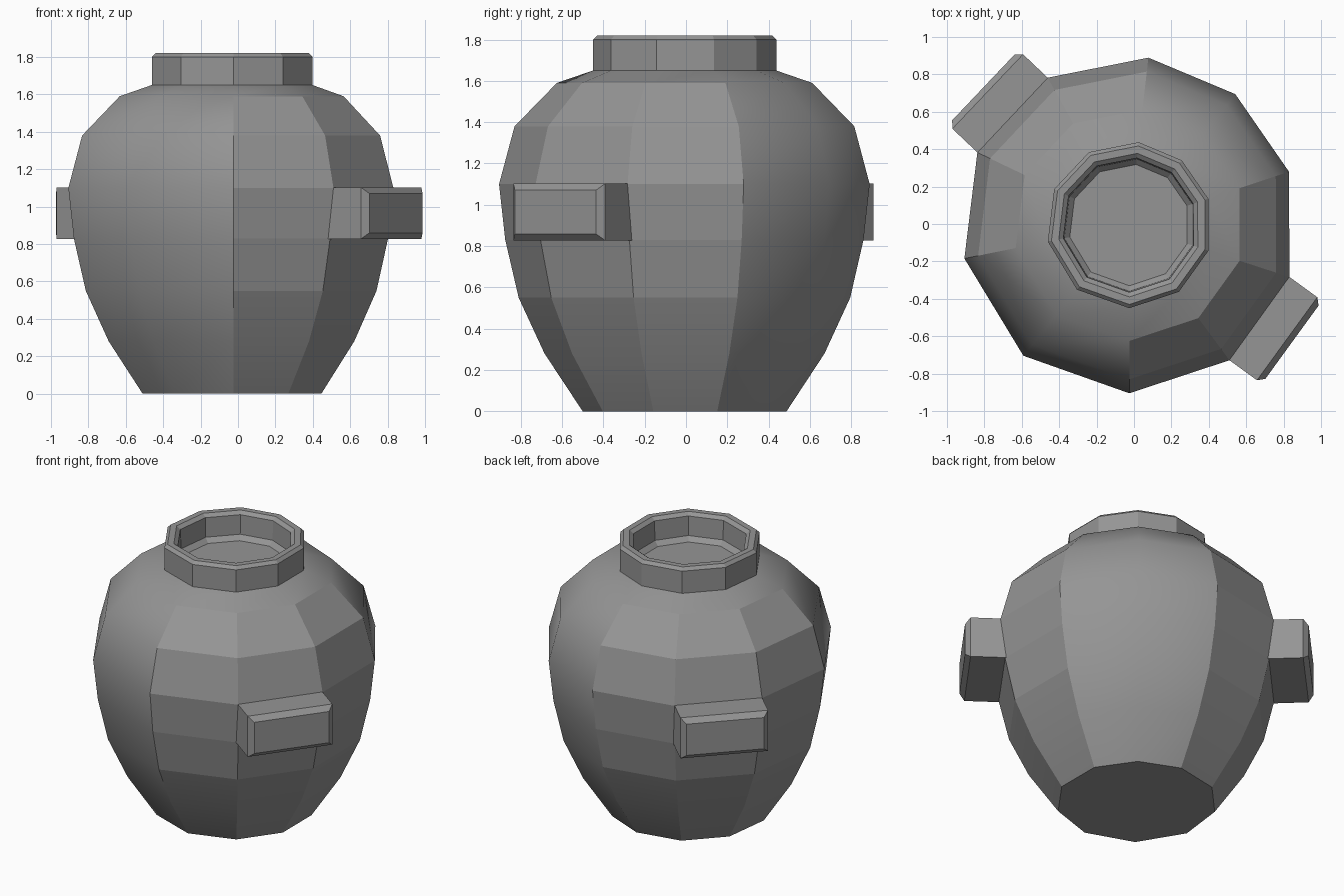
import bpy
import bmesh
from math import cos, sin, radians
from mathutils import Vector, Matrix

cube = bpy.data.objects.get("Cube")
if cube:
    bpy.data.objects.remove(cube, do_unlink=True)

clay = bpy.data.materials.new("grey_clay")
clay.use_nodes = True
clay.diffuse_color = (0.3, 0.3, 0.3, 1)
clay.node_tree.nodes["Principled BSDF"].inputs["Base Color"].default_value = (0.3, 0.3, 0.3, 1)

# Slightly uneven ten-sided cross-section shared by body and rim
CENTRE = Vector((-0.025, -0.005, 0))
ANGLES = [18.4, 51, 83.5, 119, 154.5, 191.5, 231, 270, 306.5, 342]
SIDES = len(ANGLES)
FLAT_COLUMNS = {2, 3, 4, 7, 8, 9}


def ring_point(radius, z, i):
    a = radians(ANGLES[i % SIDES])
    return CENTRE + Vector((radius * cos(a), radius * sin(a), z))


def finish(name, bm):
    mesh = bpy.data.meshes.new(name)
    bm.to_mesh(mesh)
    bm.free()
    mesh.materials.append(clay)
    obj = bpy.data.objects.new(name, mesh)
    bpy.context.collection.objects.link(obj)
    return obj


def loft(profile, cap_start, cap_end):
    """Join rings of (radius, z) into a shell; returns mesh and face grid."""
    bm = bmesh.new()
    rings = [[bm.verts.new(ring_point(r, z, i)) for i in range(SIDES)] for r, z in profile]
    grid = {}
    for row, (low, high) in enumerate(zip(rings, rings[1:])):
        for col in range(SIDES):
            nxt = (col + 1) % SIDES
            face = bm.faces.new((low[col], low[nxt], high[nxt], high[col]))
            grid[face] = (row, col)
    if cap_start:
        bm.faces.new(rings[0][::-1])
    if cap_end:
        bm.faces.new(rings[-1])
    return bm, grid


# Body: smooth panels beside faceted panels, smooth shoulder
BODY = [(0.495, 0), (0.68, 0.28), (0.805, 0.55), (0.87, 0.83), (0.9, 1.1),
        (0.825, 1.38), (0.62, 1.59), (0.445, 1.65)]
bm, grid = loft(BODY, True, False)
for face in bm.faces:
    face.smooth = face in grid
for edge in bm.edges:
    cells = [grid.get(f) for f in edge.link_faces]
    if None in cells or len(cells) < 2:
        edge.smooth = False
        continue
    (row_a, col_a), (row_b, col_b) = cells
    faceted = col_a in FLAT_COLUMNS or col_b in FLAT_COLUMNS
    shoulder = row_a == row_b == len(BODY) - 2
    low_ring = {row_a, row_b} == {0, 1}
    edge.smooth = not faceted or shoulder or low_ring
finish("jar_body", bm)

# Rim: bevelled collar with a shallow recessed floor
RIM = [(0.445, 1.645), (0.445, 1.8), (0.425, 1.82), (0.385, 1.82), (0.36, 1.8),
       (0.355, 1.67), (0.325, 1.64)]
bm, grid = loft(RIM, False, True)
finish("jar_rim", bm)


# Handles: bevelled blocks standing out from two opposite panels
def handle(name, col, turn, reach):
    a, b = ring_point(0.9, 0.965, col), ring_point(0.9, 0.965, col + 1)
    inner = 0.12
    out = Matrix.Rotation(turn, 4, "Z")
    place = Matrix.Translation((a + b) / 2) @ out
    size = Vector((reach + inner, (b - a).length, 0.275))
    bm = bmesh.new()
    bmesh.ops.create_cube(bm, size=1)
    bmesh.ops.scale(bm, vec=size, verts=bm.verts)
    bmesh.ops.translate(bm, vec=((reach - inner) / 2, 0, 0), verts=bm.verts)
    outer = [e for e in bm.edges if all(v.co.x > 0 for v in e.verts)]
    bmesh.ops.bevel(bm, geom=outer, offset=0.032, segments=1, affect="EDGES")
    bmesh.ops.transform(bm, matrix=place, verts=bm.verts)
    finish(name, bm)


handle("front_handle", 8, radians(-36), 0.215)
handle("back_handle", 3, radians(136.5), 0.215)
